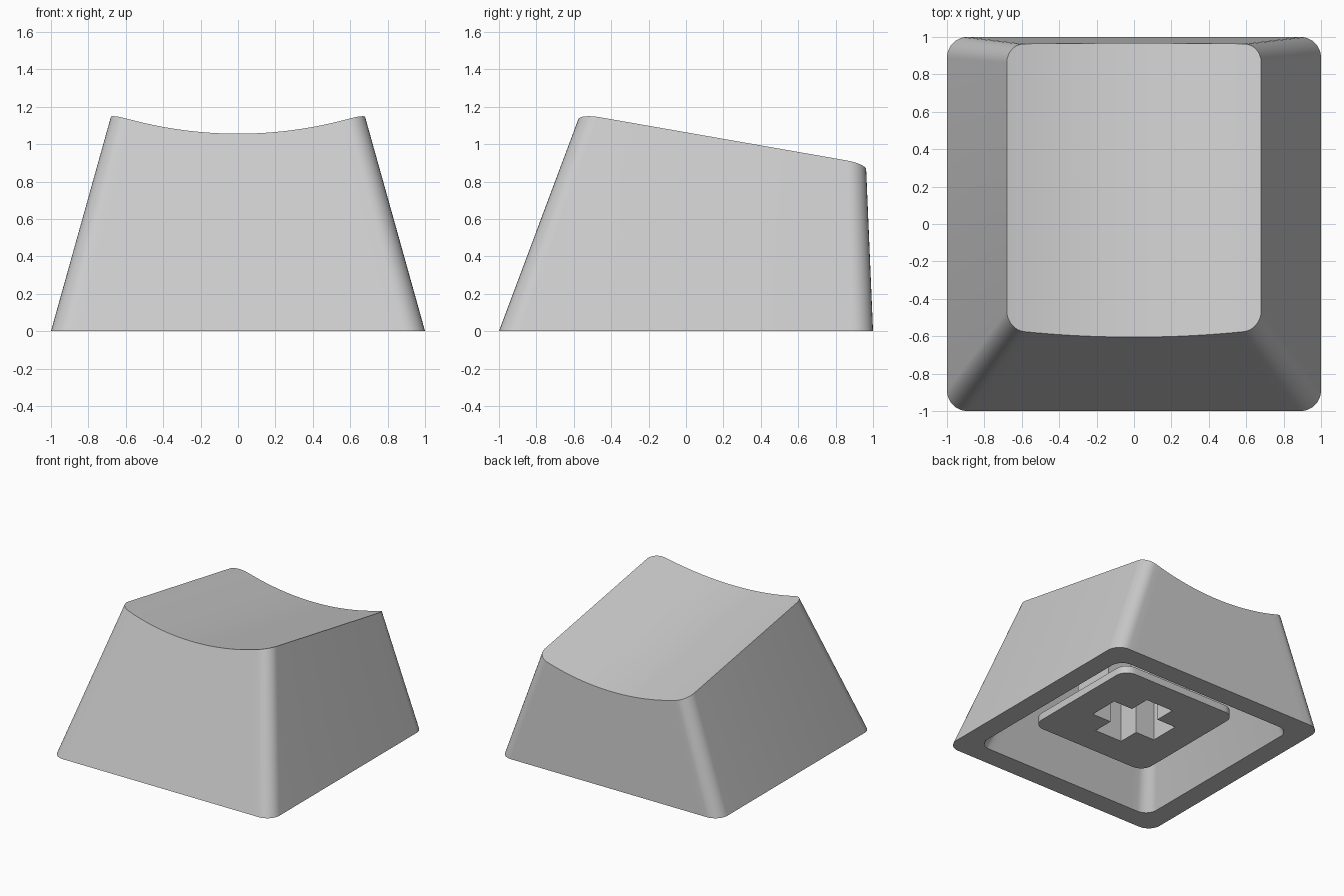
import bpy, math

if "Cube" in bpy.data.objects:
    bpy.data.objects.remove(bpy.data.objects["Cube"])

grey = bpy.data.materials.new("light_grey_plastic")
grey.diffuse_color = (0.6, 0.6, 0.6, 1)
grey.use_nodes = True
grey.node_tree.nodes["Principled BSDF"].inputs["Base Color"].default_value = grey.diffuse_color

CORNER, SPAN = 8, 24      # segments per corner arc and along the straight edge


def finish(obj):
    obj.data.materials.append(grey)
    bpy.ops.object.select_all(action='DESELECT')
    obj.select_set(True)
    bpy.context.view_layer.objects.active = obj
    bpy.ops.object.shade_smooth_by_angle(angle=math.radians(30))


def half_ring(hx, y_edge, r, side):
    """Left-to-right half of a rounded rectangle; side -1 is front, 1 is back."""
    arc = []
    for i in range(CORNER + 1):
        a = math.pi / 2 * i / CORNER
        arc.append((hx - r + r * math.cos(a), y_edge - side * r * (1 - math.sin(a))))
    left = [(-x, y) for x, y in arc]
    c = hx - r
    mid = [(-c + 2 * c * i / SPAN, y_edge) for i in range(1, SPAN)]
    return left + mid + arc[::-1]


def ring(hx, y0, y1, r):
    return half_ring(hx, y0, r, -1) + half_ring(hx, y1, r, 1)[::-1]


def dish(x, y):
    """Height of the sloping, cylindrically dished top."""
    R = 2.1
    return 0.95 - 0.175 * y + R - math.sqrt(R * R - x * x)


def loft_to_dish(b, t):
    """Follow the wall line from base point b to t until it meets the dish."""
    T = (t[0], t[1], 1.063 - 0.175 * t[1])
    lo, hi = 0.5, 1.2
    for _ in range(40):
        m = (lo + hi) / 2
        p = [b[0] + m * (T[0] - b[0]), b[1] + m * (T[1] - b[1]), m * T[2]]
        if p[2] < dish(p[0], p[1]):
            lo = m
        else:
            hi = m
    return p


# Cap body: dished top, tapered outer walls, bottom rim, hollow inside
base = ring(1.0, -1.0, 1.0, 0.11)
crown = ring(0.68, -0.565, 0.962, 0.1)
mouth = ring(0.83, -0.83, 0.83, 0.1)
roof = ring(0.53, -0.43, 0.8, 0.08)
rings = [
    [loft_to_dish(b, t) for b, t in zip(base, crown)],
    [(x, y, 0) for x, y in base],
    [(x, y, 0) for x, y in mouth],
    [(x, y, 0.8 - 0.175 * y) for x, y in roof],
]
n = len(base)
verts = [v for r in rings for v in r]
faces = []
for k in range(3):
    for i in range(n):
        j = (i + 1) % n
        faces.append((k * n + j, k * n + i, (k + 1) * n + i, (k + 1) * n + j))
for i in range(n // 2 - 1):
    strip = (i, i + 1, n - 2 - i, n - 1 - i)
    faces.append(strip)                                   # dished top
    faces.append(tuple(3 * n + v for v in strip[::-1]))   # cavity ceiling
mesh = bpy.data.meshes.new("cap_body")
mesh.from_pydata(verts, [], faces)
mesh.update()
body = bpy.data.objects.new("cap_body", mesh)
bpy.context.collection.objects.link(body)
finish(body)


def cross(l, w):
    return [(w, w), (w, l), (-w, l), (-w, w), (-l, w), (-l, -w),
            (-w, -w), (-w, -l), (w, -l), (w, -w), (l, -w), (l, w)]


def extruded(name, loops, z0, z1):
    """Flat outline with holes, extruded from z0 to z1."""
    cu = bpy.data.curves.new(name, 'CURVE')
    cu.dimensions, cu.fill_mode = '2D', 'BOTH'
    cu.extrude = (z1 - z0) / 2
    for pts in loops:
        sp = cu.splines.new('POLY')
        sp.points.add(len(pts) - 1)
        for p, (x, y) in zip(sp.points, pts):
            p.co = (x, y, 0, 1)
        sp.use_cyclic_u = True
    ob = bpy.data.objects.new(name, cu)
    ob.location.z = (z0 + z1) / 2
    bpy.context.collection.objects.link(ob)
    bpy.ops.object.select_all(action='DESELECT')
    ob.select_set(True)
    bpy.context.view_layer.objects.active = ob
    bpy.ops.object.convert(target='MESH')
    finish(bpy.context.view_layer.objects.active)


# Stem: rounded square plate and cross column, both with a cross socket
socket = cross(0.3, 0.125)
extruded("stem_plate", [ring(0.54, -0.54, 0.54, 0.1), socket], 0.15, 0.21)
extruded("stem_column", [cross(0.4, 0.18), socket], 0.21, 0.86)
